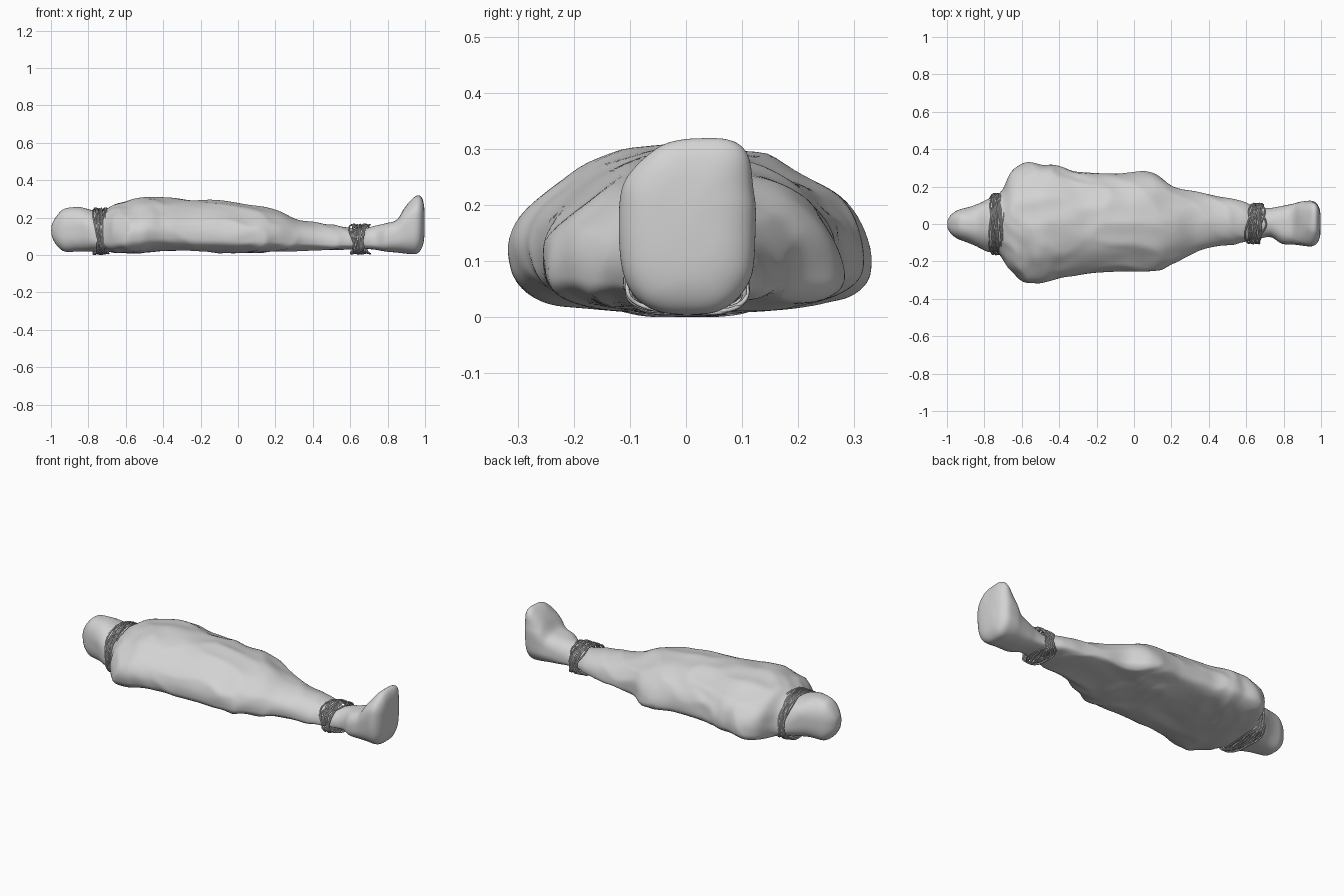
import bpy, bmesh, math
from mathutils import Vector, noise

cube = bpy.data.objects.get("Cube")
if cube:
    bpy.data.objects.remove(cube)


def material(name, value):
    mat = bpy.data.materials.new(name)
    mat.use_nodes = True
    colour = (value, value, value, 1)
    mat.diffuse_color = colour
    mat.node_tree.nodes["Principled BSDF"].inputs["Base Color"].default_value = colour
    return mat


cloth = material("pale cloth", 0.65)
cord = material("grey rope", 0.6)

# Cross-section stations along the body: x, y low, y high, z low, z high
STATIONS = [
    (-1, -.07, .07, .045, .215), (-.93, -.085, .08, .02, .248),
    (-.85, -.115, .1, .02, .255), (-.78, -.15, .135, .02, .24),
    (-.73, -.155, .155, .02, .235), (-.695, -.195, .19, .02, .25),
    (-.66, -.25, .275, .015, .268), (-.61, -.295, .315, .015, .28),
    (-.53, -.32, .328, .015, .3), (-.46, -.305, .32, .02, .308),
    (-.3, -.268, .28, .028, .295), (-.1, -.255, .265, .015, .288),
    (.1, -.253, .275, .015, .258), (.22, -.21, .2, .022, .23),
    (.34, -.145, .168, .025, .185), (.58, -.1, .12, .03, .15),
    (.65, -.085, .09, .035, .135), (.73, -.07, .085, .03, .155),
    (.79, -.105, .095, .02, .17), (.85, -.11, .108, .015, .19),
    (.89, -.115, .12, .01, .25), (.94, -.12, .125, .005, .308),
    (1, -.12, .125, .005, .355),
]


def smooth(a, b, x):
    t = min(1, max(0, (x - a) / (b - a)))
    return t * t * (3 - 2 * t)


def slope(i, k):
    a, b = STATIONS[max(0, i - 1)], STATIONS[min(len(STATIONS) - 1, i + 1)]
    return (b[k] - a[k]) / (b[0] - a[0])


def outline(x):
    """Smoothly interpolated limits of the cross-section at x."""
    i = 0
    while i < len(STATIONS) - 2 and x > STATIONS[i + 1][0]:
        i += 1
    p, q = STATIONS[i], STATIONS[i + 1]
    d = q[0] - p[0]
    t = (x - p[0]) / d
    e = t * t * (3 - 2 * t)
    return [p[k] + (q[k] - p[k]) * e
            + d * t * (1 - t) * ((1 - t) * slope(i, k) - t * slope(i + 1, k))
            for k in range(1, 5)]


def power(v, n):
    return math.copysign(abs(v) ** (2 / n), v)


def section(x, angle, grow=0):
    """Point on the body surface: a domed top over a flattened underside."""
    y0, y1, z0, z1 = outline(x)
    foot = smooth(.68, .86, x)
    head = 1 - smooth(-.85, -.7, x)
    middle = z0 + (z1 - z0) * (.3 + .2 * max(foot, head))
    c, s = math.cos(angle), math.sin(angle)
    n = 1.95 + .75 * foot + .35 * head if s > 0 else 3.1 - .4 * max(foot, head)
    # Rounded head crown and rounded soles
    cap = 1
    if x < -.92:
        cap = math.sqrt(max(0, 1 - ((x + .92) / .08) ** 2))
    elif x > .925:
        cap = max(0, 1 - ((x - .925) / .075) ** 3.2) ** .4
    cy, hy = (y0 + y1) / 2, (y1 - y0) / 2 * cap + grow
    hz = ((z1 - middle) if s > 0 else (middle - z0)) * cap + grow
    # Toes lean to one side at the top
    lean = .03 * foot * smooth(.2, .34, middle + hz * s)
    return Vector((x, cy + hy * power(c, n) + lean, middle + hz * power(s, n)))


def fold(p):
    """Height of the slanting cloth folds at a point."""
    warp = noise.noise(p * 3) * .9
    q = Vector((p.x * 4.5 + p.y * 3 + warp, p.y * 6 - p.x * 2, p.z * 7))
    ridge = .5 - abs(noise.noise(q)) * 1.6
    fine = noise.noise(q * 1.9 + Vector((5, 2, 1)))
    calm = smooth(-.8, -.58, p.x) * (1 - smooth(.3, .7, p.x))
    return (.003 + .009 * calm) * ridge + (.001 + .003 * calm) * fine


def add_object(name, data, mat):
    obj = bpy.data.objects.new(name, data)
    bpy.context.collection.objects.link(obj)
    data.materials.append(mat)
    return obj


# Wrapped body, lofted from head to feet
ROWS, SIDES = 220, 96
bm = bmesh.new()
rings = []
for r in range(1, ROWS):
    t = r / ROWS
    x = .6 * -math.cos(math.pi * t) + .4 * (2 * t - 1)
    rings.append([bm.verts.new(section(x, math.tau * s / SIDES)) for s in range(SIDES)])
for a, b in zip(rings, rings[1:]):
    for s in range(SIDES):
        n = (s + 1) % SIDES
        bm.faces.new((a[s], a[n], b[n], b[s]))
for ring, x in ((rings[0], -1), (rings[-1], 1)):
    centre = sum((v.co for v in ring), Vector()) / SIDES
    tip = bm.verts.new((x, centre.y, centre.z))
    for s in range(SIDES):
        bm.faces.new((ring[s], ring[(s + 1) % SIDES], tip))
bmesh.ops.recalc_face_normals(bm, faces=bm.faces)
bm.normal_update()
moves = [(v, v.normal * fold(v.co)) for v in bm.verts]
for v, move in moves:
    v.co += move
    v.co.x = max(-1, min(1, v.co.x))
    v.co.z = max(.002, v.co.z)
bmesh.ops.smooth_vert(bm, verts=bm.verts, factor=.5, use_axis_x=True, use_axis_y=True, use_axis_z=True)
mesh = bpy.data.meshes.new("wrapped_body")
bm.to_mesh(mesh)
bm.free()
mesh.shade_smooth()
add_object("wrapped_body", mesh, cloth)


# Rope bindings: crossing strands that pinch together at the sides
def binding(name, x, half_width, tilt, grow, strands):
    curve = bpy.data.curves.new(name, "CURVE")
    curve.dimensions = "3D"
    curve.bevel_depth = .004
    curve.bevel_resolution = 1
    steps = 72
    for k in range(strands):
        spline = curve.splines.new("POLY")
        spline.points.add(steps - 1)
        spline.use_cyclic_u = True
        base = 2 * k / (strands - 1) - 1
        for i, point in enumerate(spline.points):
            a = math.tau * i / steps
            rise = abs(math.sin(a))
            spread = half_width * (.45 + .55 * rise)
            weave = .75 * base + .25 * math.sin((2 + k % 3) * a + k * 2.4)
            # Strands flare away from the body above and below
            p = section(x, a, grow * (.6 + .4 * rise) + .003 * math.sin(3 * a + k))
            p.x += spread * weave - tilt * math.cos(a)
            p.z = max(.004, p.z)
            point.co = (*p, 1)
    add_object(name, curve, cord)


binding("neck_rope", -.735, .045, 0, .014, 11)
binding("ankle_rope", .65, .057, -.01, .027, 12)
